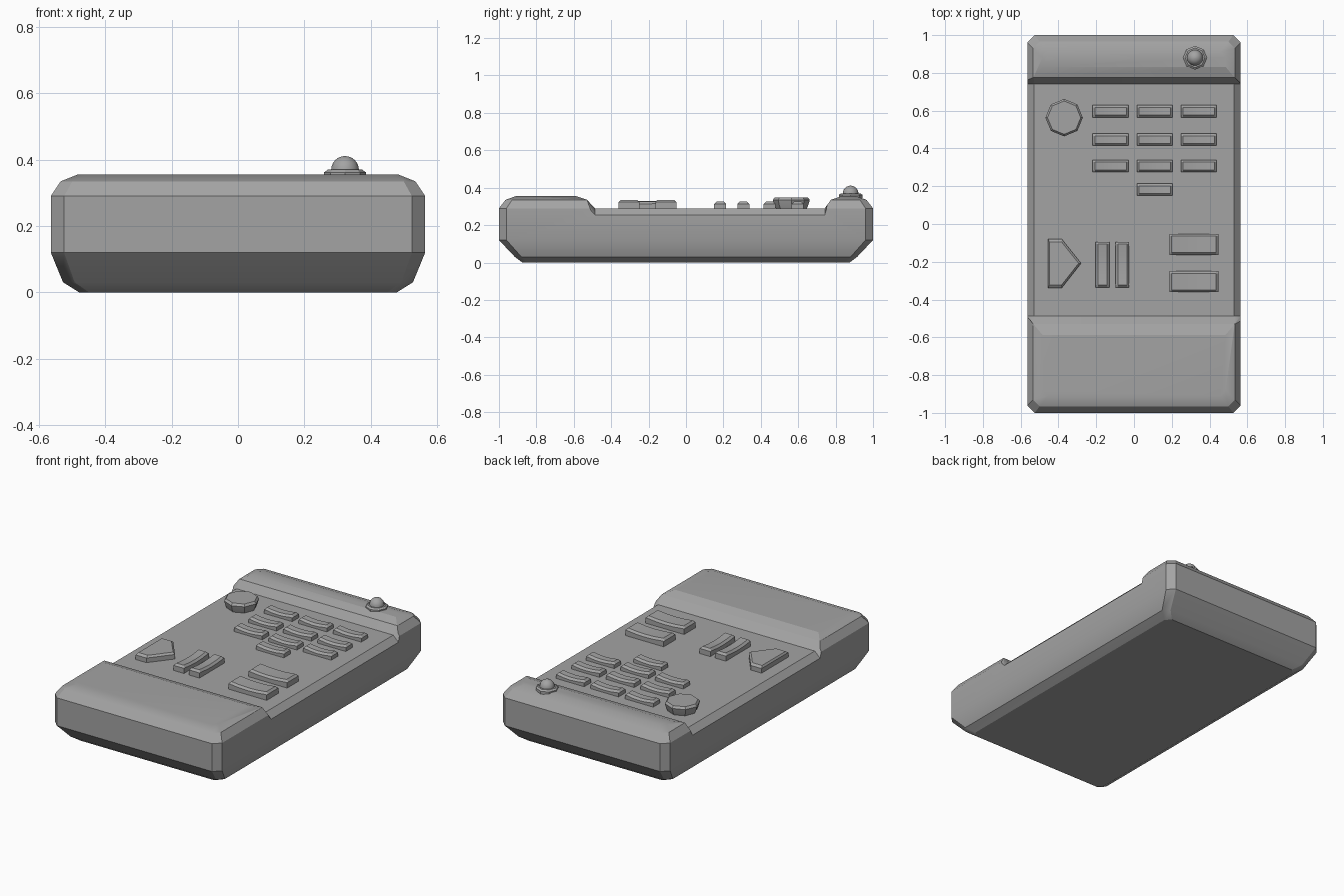
import bpy, bmesh
from math import cos, sin, pi, radians

if "Cube" in bpy.data.objects:
    bpy.data.objects.remove(bpy.data.objects["Cube"])

# dark grey plastic
plastic = bpy.data.materials.new("dark_grey_plastic")
plastic.diffuse_color = (0.37, 0.37, 0.37, 1)
plastic.use_nodes = True
plastic.node_tree.nodes["Principled BSDF"].inputs["Base Color"].default_value = plastic.diffuse_color


def loft(name, rings, angle=25):
    """Skin a list of equal-length closed rings and cap both ends."""
    bm = bmesh.new()
    loops = [[bm.verts.new(p) for p in r] for r in rings]
    n = len(loops[0])
    for a, b in zip(loops, loops[1:]):
        for i in range(n):
            j = (i + 1) % n
            bm.faces.new((a[i], a[j], b[j], b[i]))
    bm.faces.new(loops[0][::-1])
    bm.faces.new(loops[-1])
    bmesh.ops.recalc_face_normals(bm, faces=bm.faces)
    me = bpy.data.meshes.new(name)
    bm.to_mesh(me)
    bm.free()
    me.materials.append(plastic)
    ob = bpy.data.objects.new(name, me)
    bpy.context.collection.objects.link(ob)
    smooth(ob, angle)
    return ob


def smooth(ob, angle):
    bpy.ops.object.select_all(action='DESELECT')
    ob.select_set(True)
    bpy.context.view_layer.objects.active = ob
    bpy.ops.object.shade_smooth_by_angle(angle=radians(angle))


def chamfered_rect(hx, hy, c, z):
    q = [(hx, hy - c), (hx - c, hy)]
    pts = q + [(-x, y) for x, y in q[::-1]]
    pts += [(-x, -y) for x, y in pts]
    return [(x, y, z) for x, y in pts]


def disc(cx, cy, r, z, n=8):
    return [(cx + r * cos(2 * pi * i / n), cy + r * sin(2 * pi * i / n), z)
            for i in range(n)]


# casing: stacked chamfered outlines
body = loft("casing", [chamfered_rect(*r) for r in (
    (0.48, 0.875, 0.03, 0.0), (0.528, 0.915, 0.035, 0.03),
    (0.565, 1.0, 0.04, 0.12), (0.565, 1.0, 0.04, 0.29),
    (0.535, 0.965, 0.035, 0.335), (0.485, 0.91, 0.03, 0.355))])

# keypad recess: floor slopes down at the long sides
def recess(x, floor):
    wall = [(-0.61, 0.5), (-0.59, 0.356), (-0.53, 0.336), (-0.487, floor),
            (0.742, floor), (0.775, 0.336), (0.835, 0.356), (0.85, 0.5)]
    return [(x, y, z) for y, z in wall]

cutter = loft("recess_cutter", [recess(-0.6, 0.22), recess(-0.53, 0.29),
                                recess(0.53, 0.29), recess(0.6, 0.22)])
cut = body.modifiers.new("recess", 'BOOLEAN')
cut.operation = 'DIFFERENCE'
cut.solver = 'EXACT'
cut.object = cutter
bpy.ops.object.select_all(action='DESELECT')
body.select_set(True)
bpy.context.view_layer.objects.active = body
bpy.ops.object.modifier_apply(modifier=cut.name)
bpy.data.objects.remove(cutter, do_unlink=True)
smooth(body, 40)
weighted = body.modifiers.new("weighted_normals", 'WEIGHTED_NORMAL')
weighted.keep_sharp = True


# keys with a dished top, long axis along x or y
def key(name, cx, cy, length, width, top, sag=0.008, along_y=False):
    b, rings = 0.012, []
    h, w = length / 2, width / 2
    inner = h - b
    stations = [(-h, -b)]
    for k in range(5):
        t = k / 2 - 1
        stations.append((t * inner, -sag * (1 - t * t)))
    stations.append((h, -b))
    for s, dz in stations:
        z = top + dz
        edge = z if abs(s) == h else z - b
        prof = [(-w, 0.28), (-w, edge), (-w + b, z), (w - b, z),
                (w, edge), (w, 0.28)]
        rings.append([(cx + v, cy + s, p) if along_y else (cx + s, cy + v, p)
                      for v, p in prof])
    return loft(name, rings)


# number keys
spots = [(x, y) for y in (0.597, 0.447, 0.307) for x in (-0.124, 0.11, 0.343)]
for i, (x, y) in enumerate(spots + [(0.11, 0.182)]):
    key(f"number_key_{i + 1}", x, y, 0.19, 0.064, 0.325)

# large rocker keys
for i, y in enumerate((-0.108, -0.305)):
    key(f"large_key_{i + 1}", 0.317, y, 0.26, 0.112, 0.335)

# pause bars
for i, x in enumerate((-0.167, -0.062)):
    key(f"pause_bar_{i + 1}", x, -0.215, 0.24, 0.072, 0.333, along_y=True)

# play key
play = [(-0.455, -0.08), (-0.382, -0.08), (-0.28, -0.208),
        (-0.382, -0.338), (-0.455, -0.338)]
def play_ring(s, z):
    return [(-0.39 + (x + 0.39) * s, -0.208 + (y + 0.208) * s, z) for x, y in play]
loft("play_key", [play_ring(1, 0.28), play_ring(1, 0.318), play_ring(0.88, 0.329)])

# power button, flaring upwards
loft("power_button", [disc(-0.37, 0.563, r, z) for r, z in (
    (0.078, 0.28), (0.09, 0.305), (0.099, 0.335), (0.088, 0.348))])

# indicator lamp: collar and dome
loft("lamp_collar", [disc(0.323, 0.88, r, z) for r, z in (
    (0.063, 0.345), (0.063, 0.362), (0.052, 0.37))])
loft("lamp_dome", [disc(0.323, 0.88, 0.042 * cos(a), 0.369 + 0.042 * sin(a), 16)
                   for a in (0, 0.26, 0.52, 0.79, 1.05, 1.31, 1.52)], 40)
